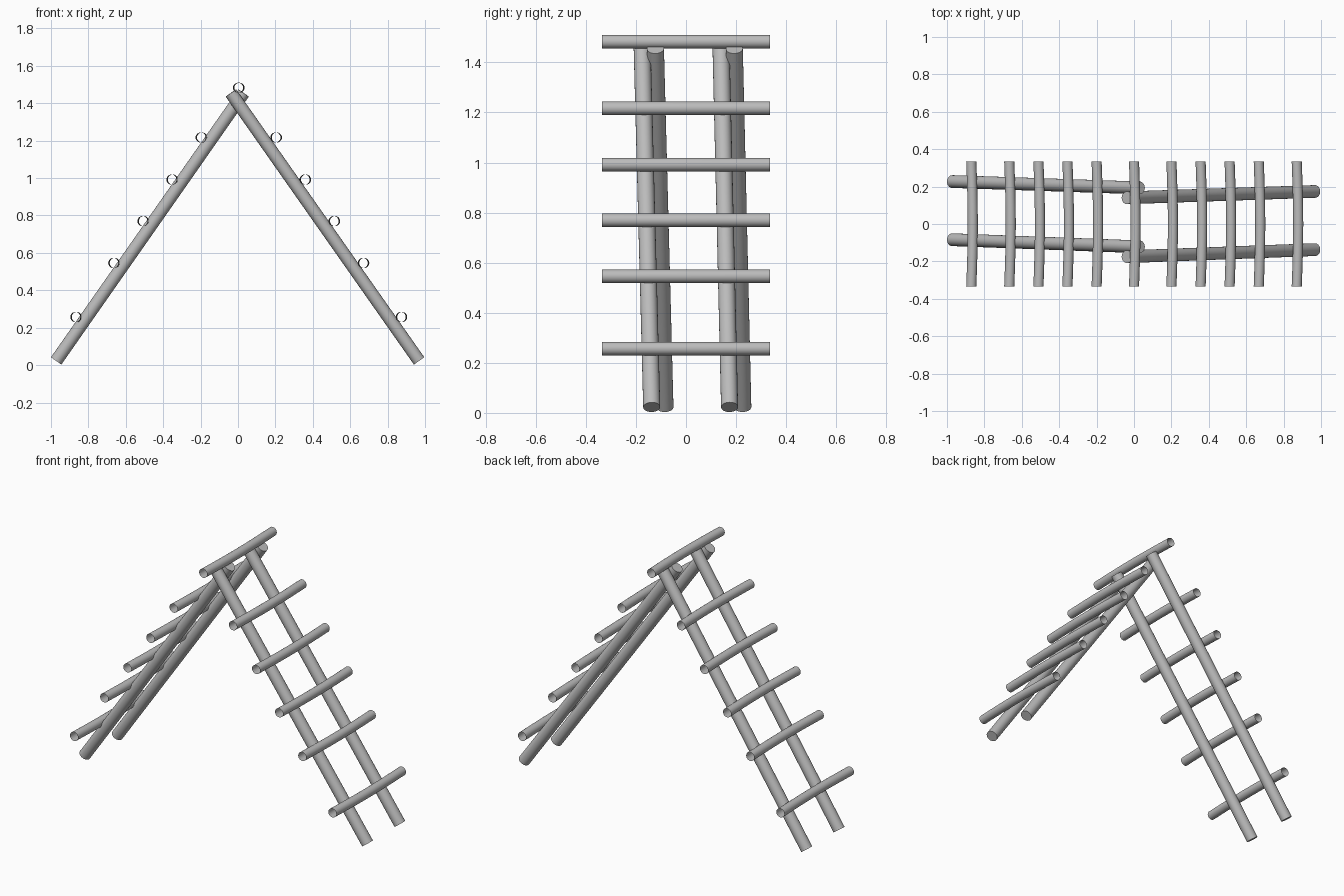
import bpy, bmesh, math
from mathutils import Vector

cube = bpy.data.objects.get("Cube")
if cube:
    bpy.data.objects.remove(cube, do_unlink=True)

grey = bpy.data.materials.new("plain_grey")
grey.use_nodes = True
COLOUR = (0.5, 0.5, 0.5, 1)
grey.diffuse_color = COLOUR
grey.node_tree.nodes["Principled BSDF"].inputs["Base Color"].default_value = COLOUR


def pole(name, start, end, radius, capped, bow=0.0, rings=9, sides=24):
    """Round pole between two points, bowed towards +x in the middle."""
    start, end = Vector(start), Vector(end)
    turn = (end - start).to_track_quat("Z", "Y")
    bm = bmesh.new()
    loops = []
    for i in range(rings):
        t = i / (rings - 1)
        centre = start.lerp(end, t) + Vector((bow * math.sin(math.pi * t), 0, 0))
        loop = []
        for k in range(sides):
            a = math.tau * k / sides
            loop.append(bm.verts.new(
                centre + turn @ Vector((math.cos(a), math.sin(a), 0)) * radius))
        loops.append(loop)
    for low, high in zip(loops, loops[1:]):
        for k in range(sides):
            n = (k + 1) % sides
            bm.faces.new((low[k], low[n], high[n], high[k]))
    if capped:
        bm.faces.new(loops[0][::-1])
        bm.faces.new(loops[-1])
    mesh = bpy.data.meshes.new(name)
    bm.to_mesh(mesh)
    bm.free()
    mesh.materials.append(grey)
    obj = bpy.data.objects.new(name, mesh)
    bpy.context.collection.objects.link(obj)
    bpy.ops.object.select_all(action="DESELECT")
    obj.select_set(True)
    bpy.context.view_layer.objects.active = obj
    bpy.ops.object.shade_smooth_by_angle(angle=math.radians(40))
    return obj


# Leaning rails: each pair crosses the other just under the ridge
RAIL = 0.034
for side, foot_x, top_x, shift in (("left", 0.968, -0.038, 0.0),
                                   ("right", -0.972, 0.03, 0.053)):
    for place, foot_y, top_y in (("front", -0.137, -0.175), ("back", 0.174, 0.14)):
        pole(f"{side}_{place}_rail", (foot_x, foot_y + shift, 0.023),
             (top_x, top_y + shift, 1.455), RAIL, True, rings=2)

# Open tubular rungs resting on the outside of the rails
RUNG, HALF = 0.027, 0.335
LEVELS = ((0.2, 1.217), (0.356, 0.992), (0.511, 0.77), (0.667, 0.546), (0.87, 0.257))


def rung(name, x, z):
    pole(name, (x, -HALF, z), (x, HALF, z), RUNG, False, bow=0.008)


for side, sign in (("left", 1), ("right", -1)):
    for i, (x, z) in enumerate(LEVELS, 1):
        rung(f"{side}_rung_{i}", sign * x, z)
rung("ridge_rung", 0.0, 1.483)
